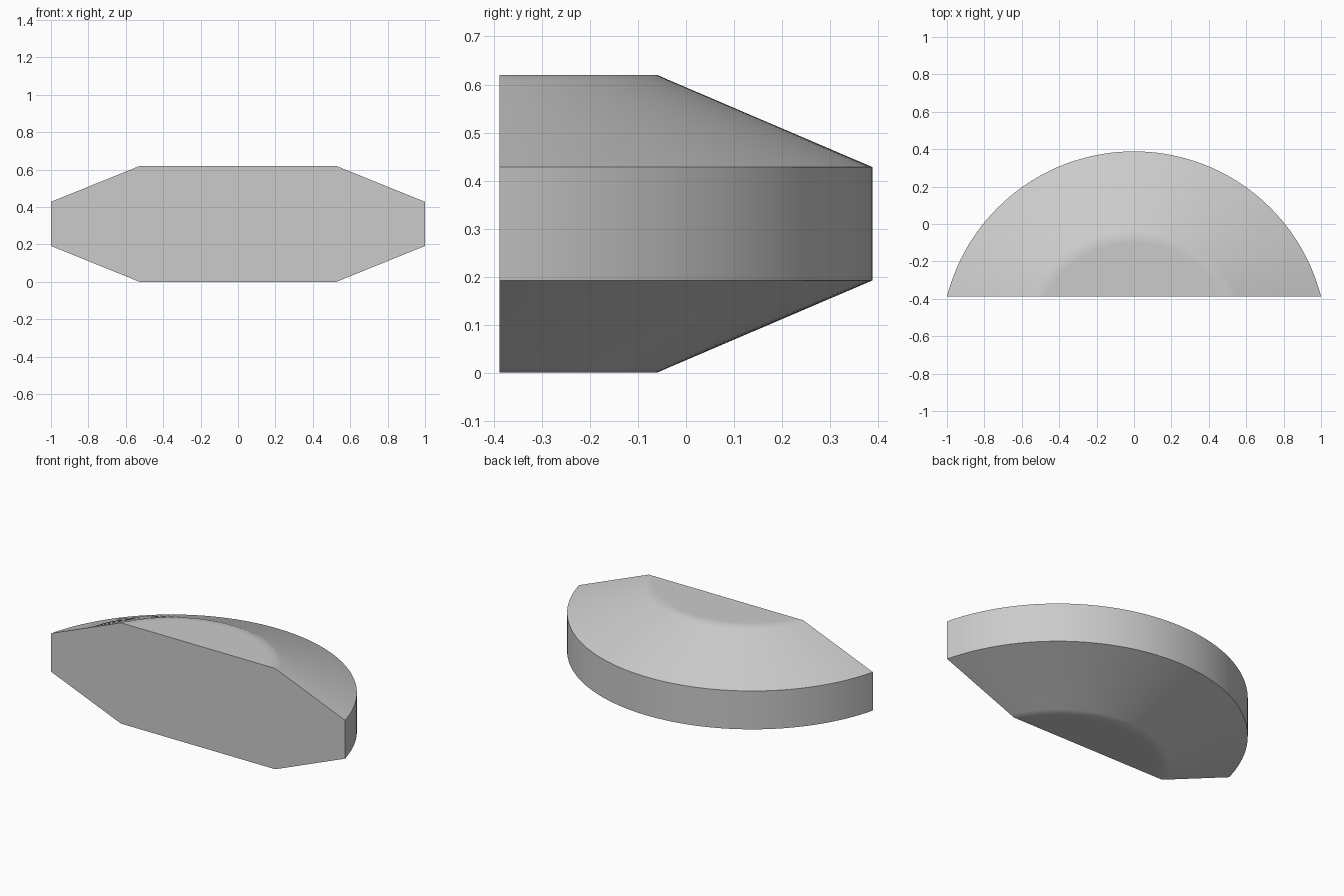
import bpy
import bmesh
from math import atan2, cos, hypot, sin, radians

cube = bpy.data.objects.get("Cube")
if cube:
    bpy.data.objects.remove(cube, do_unlink=True)

FRONT = -0.388      # flat cut plane
AXIS_OFFSET = 0.256  # arc centre lies this far in front of the cut
SEGMENTS = 64
HEIGHT = 0.62

# Material
grey = bpy.data.materials.new("plain grey")
grey.use_nodes = True
colour = (0.6, 0.6, 0.6, 1)
grey.diffuse_color = colour
grey.node_tree.nodes["Principled BSDF"].inputs["Base Color"].default_value = colour

bm = bmesh.new()


def arc(half_width, z):
    """Arc of vertices from one end of the flat front to the other."""
    radius = hypot(half_width, AXIS_OFFSET)
    limit = atan2(half_width, AXIS_OFFSET)
    ring = []
    for i in range(SEGMENTS + 1):
        a = limit * (1 - 2 * i / SEGMENTS)
        ring.append(bm.verts.new((radius * sin(a),
                                  FRONT - AXIS_OFFSET + radius * cos(a), z)))
    return ring


# Upper profile: cap, softened shoulder, slope, rim; mirrored for the lower half
upper = [(0.48, HEIGHT), (0.525, HEIGHT), (0.55, 0.61), (1.0, 0.428)]
profile = upper + [(w, HEIGHT - z) for w, z in reversed(upper)]
rings = [arc(w, z) for w, z in profile]

# Curved sides
for a, b in zip(rings, rings[1:]):
    for i in range(SEGMENTS):
        bm.faces.new((a[i], a[i + 1], b[i + 1], b[i]))

# Flat top, bottom and cut front
bm.faces.new(rings[0])
bm.faces.new(rings[-1])
bm.faces.new([r[0] for r in rings] + [r[-1] for r in reversed(rings)])
bmesh.ops.recalc_face_normals(bm, faces=bm.faces)

mesh = bpy.data.meshes.new("half_disc_body")
bm.to_mesh(mesh)
bm.free()
mesh.materials.append(grey)
body = bpy.data.objects.new("half_disc_body", mesh)
bpy.context.collection.objects.link(body)

# Smooth curves, keeping the rim and cut edges crisp
bpy.ops.object.select_all(action="DESELECT")
body.select_set(True)
bpy.context.view_layer.objects.active = body
bpy.ops.object.shade_smooth_by_angle(angle=radians(35))
